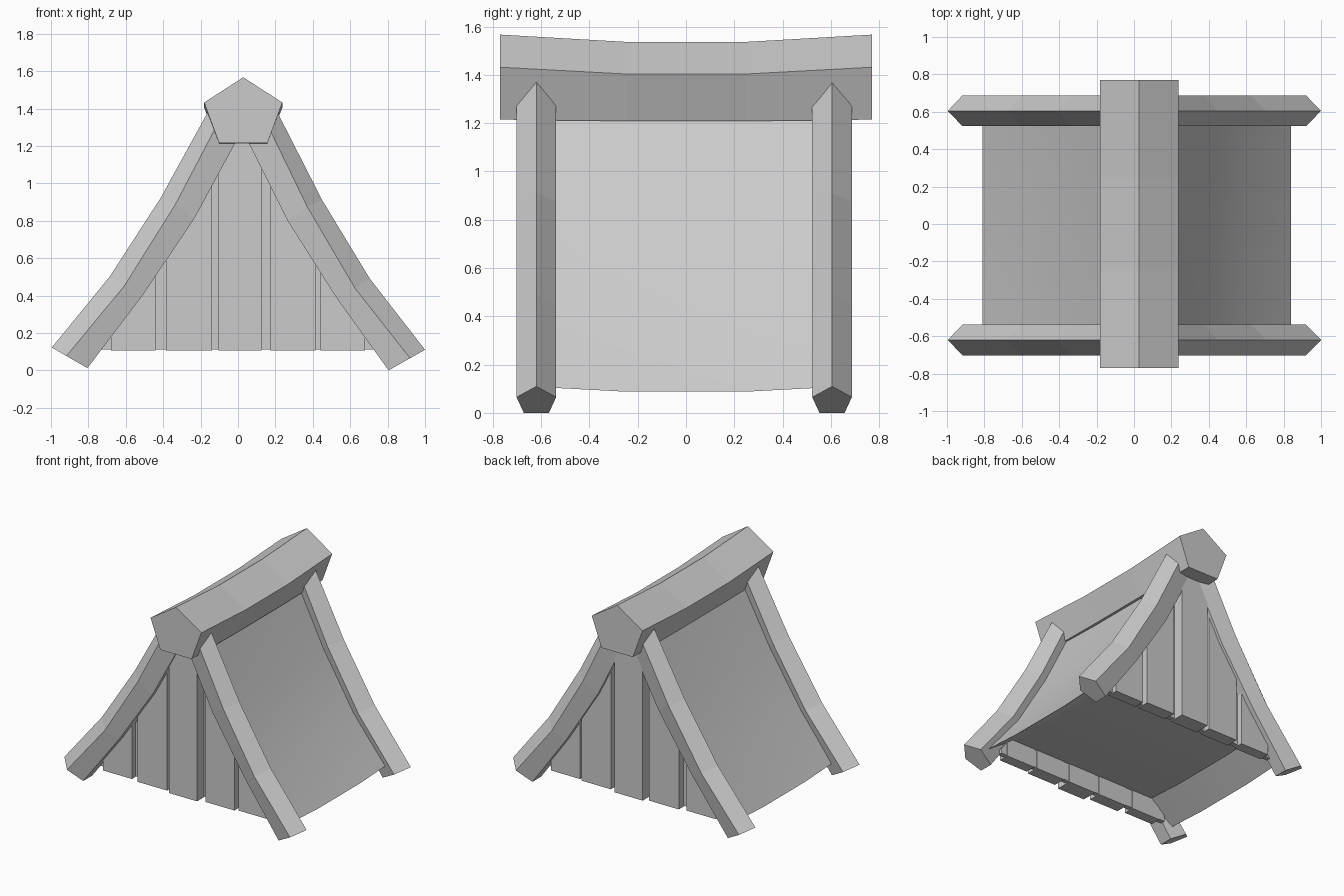
import bpy
import math

cube = bpy.data.objects.get("Cube")
if cube:
    bpy.data.objects.remove(cube, do_unlink=True)

grey = bpy.data.materials.new("plain_grey")
grey.use_nodes = True
grey.diffuse_color = (0.6, 0.6, 0.6, 1)
grey.node_tree.nodes["Principled BSDF"].inputs["Base Color"].default_value = (0.6, 0.6, 0.6, 1)


def loft(name, rings, smooth=False):
    """Skin a list of equal-sized point rings and cap both ends."""
    n = len(rings[0])
    verts = [p for ring in rings for p in ring]
    faces = [tuple(range(n)), tuple(range(len(verts) - n, len(verts)))]
    for r in range(len(rings) - 1):
        a, b = r * n, (r + 1) * n
        faces += [(a + i, a + (i + 1) % n, b + (i + 1) % n, b + i) for i in range(n)]
    mesh = bpy.data.meshes.new(name)
    mesh.from_pydata(verts, [], faces)
    mesh.materials.append(grey)
    obj = bpy.data.objects.new(name, mesh)
    bpy.context.collection.objects.link(obj)
    bpy.ops.object.select_all(action='DESELECT')
    obj.select_set(True)
    bpy.context.view_layer.objects.active = obj
    bpy.ops.object.mode_set(mode='EDIT')
    bpy.ops.mesh.select_all(action='SELECT')
    bpy.ops.mesh.normals_make_consistent(inside=False)
    bpy.ops.object.mode_set(mode='OBJECT')
    if smooth:
        bpy.ops.object.shade_smooth_by_angle(angle=math.radians(30))
    return obj


def place(side, x, z):
    """Left slope as given; right slope mirrored with a slight lean."""
    return (x, z) if side > 0 else (0.04 * z - x, z + 0.012)


# Curved gable beams with a five-sided section, ridge facing outwards
OUTER = [(1.0, 0.11), (0.705, 0.49), (0.45, 0.91), (0.19, 1.42)]
FLANK = [(0.92, 0.065), (0.625, 0.44), (0.37, 0.875), (0.13, 1.37)]
INNER = [(0.805, 0.0), (0.525, 0.39), (0.265, 0.80), (0.04, 1.25)]


def beam(name, side, y):
    rings = []
    for points in zip(OUTER, FLANK, INNER):
        (ox, oz), (fx, fz), (ix, iz) = [place(side, *p) for p in points]
        rings.append([(ox, y, oz), (fx, y + 0.082, fz), (ix, y + 0.052, iz),
                      (ix, y - 0.052, iz), (fx, y - 0.082, fz)])
    loft(name, rings)


for end, y in (("front", -0.62), ("back", 0.605)):
    beam(end + "_left_beam", 1, y)
    beam(end + "_right_beam", -1, y)

# Sagging ridge beam
ridge = []
for y, sag in ((-0.77, 0), (-0.25, 1), (0.25, 1), (0.77, 0)):
    ridge.append([(0.028, y, 1.567 - 0.03 * sag), (0.237, y, 1.432 - 0.028 * sag),
                  (0.157, y, 1.215 - 0.006 * sag), (-0.101, y, 1.215 - 0.006 * sag),
                  (-0.181, y, 1.432 - 0.028 * sag)])
loft("ridge_beam", ridge)

# Roof body with curved slopes and a raised floor underneath
SLOPE = [(0.84, 0.105), (0.575, 0.43), (0.33, 0.84), (0.135, 1.23), (0.07, 1.36)]


def slope(side):
    points = [place(side, *p) for p in SLOPE]
    if side < 0:
        points[0] = (-0.81, SLOPE[0][1])
    return points


section = slope(1) + slope(-1)[::-1] + [(-0.61, 0.25), (0.63, 0.25)]
loft("roof", [[(x, y, z - drop) for x, z in section]
              for y, drop in ((-0.57, 0), (-0.25, 0.017), (0.25, 0.017), (0.57, 0))],
     smooth=True)


def ceiling(x):
    """Height just inside the beams above a given x."""
    side = 1 if x > 0.025 else -1
    path = [place(side, *p) for p in INNER]
    for (xa, za), (xb, zb) in zip(path, path[1:]):
        if min(xa, xb) <= x <= max(xa, xb):
            return min(za + (zb - za) * (x - xa) / (xb - xa) + 0.04, 1.25)
    return 1.25


def board(name, x0, x1, y0, y1, bottom):
    """Upright board whose top follows the gable."""
    steps = 6
    xs = [x0 + (x1 - x0) * i / steps for i in range(steps + 1)]
    outline = [(x0, bottom), (x1, bottom)]
    outline += [(x, max(ceiling(x), bottom + 0.01)) for x in xs[::-1]]
    loft(name, [[(x, y, z) for x, z in outline] for y in (y0, y1)])


# Gable walls and their raised planks
PLANKS = [(-0.68, -0.44, 0.62), (-0.385, -0.14, 0.635), (-0.105, 0.125, 0.66),
          (0.175, 0.415, 0.635), (0.44, 0.68, 0.62)]
for end, s in (("front", -1), ("back", 1)):
    board(end + "_wall_right", -0.73, 0.025, s * 0.545, s * 0.58, 0.112)
    board(end + "_wall_left", 0.025, 0.73, s * 0.545, s * 0.58, 0.112)
    for i, (x0, x1, depth) in enumerate(PLANKS):
        board(f"{end}_plank_{i + 1}", x0, x1, s * 0.54, s * depth, 0.105)
